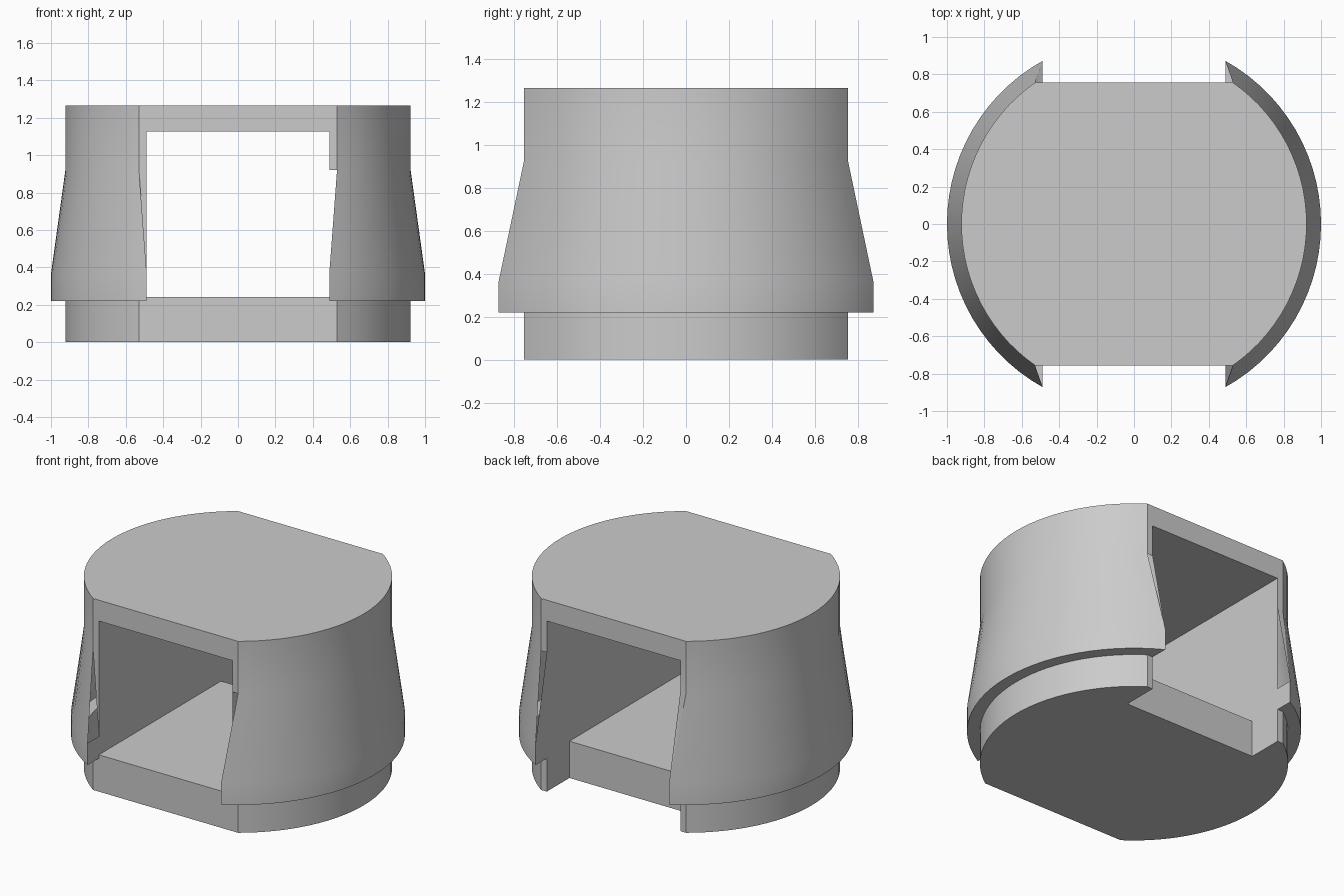
import bpy, bmesh, math

cube = bpy.data.objects.get("Cube")
if cube:
    bpy.data.objects.remove(cube, do_unlink=True)

DRUM_R, FLARE_R = 0.923, 1.0
INNER_X, FLAT_Y = 0.488, 0.756
HEIGHT, SKIRT_Z = 1.265, 0.22
SEGMENTS = 28

grey = bpy.data.materials.new("plain_grey")
grey.use_nodes = True
grey.diffuse_color = (0.6, 0.6, 0.6, 1)
grey.node_tree.nodes["Principled BSDF"].inputs["Base Color"].default_value = (0.6, 0.6, 0.6, 1)


def make_object(name, bm):
    bmesh.ops.recalc_face_normals(bm, faces=bm.faces)
    mesh = bpy.data.meshes.new(name)
    bm.to_mesh(mesh)
    bm.free()
    mesh.materials.append(grey)
    obj = bpy.data.objects.new(name, mesh)
    bpy.context.collection.objects.link(obj)
    return obj


def block(name, x, y0, y1, z0, z1):
    bm = bmesh.new()
    bmesh.ops.create_cube(bm, size=1)
    for v in bm.verts:
        v.co = (v.co.x * 2 * x, (y0, y1)[v.co.y > 0], (z0, z1)[v.co.z > 0])
    return make_object(name, bm)


def section(radius, end_y, side):
    """Plan of one side wall: an arc closed by the straight inner wall."""
    end = math.asin(end_y / radius)
    angles = [end * (2 * i / SEGMENTS - 1) for i in range(SEGMENTS + 1)]
    arc = [(radius * math.cos(a), radius * math.sin(a)) for a in angles]
    points = [(INNER_X, -FLAT_Y)] + arc + [(INNER_X, FLAT_Y)]
    return [(side * x, y) for x, y in points]


# Curved side walls with the flared skirt
bm = bmesh.new()
flare_y = math.sqrt(FLARE_R ** 2 - INNER_X ** 2)
drum, flare = (DRUM_R, FLAT_Y), (FLARE_R, flare_y)
levels = [(0, drum), (SKIRT_Z, drum), (SKIRT_Z, flare),
          (0.365, flare), (0.92, drum), (HEIGHT, drum)]
for side in (1, -1):
    rings = [[bm.verts.new((x, y, z)) for x, y in section(*shape, side)]
             for z, shape in levels]
    for low, high in zip(rings, rings[1:]):
        for i in range(len(low)):
            j = (i + 1) % len(low)
            bm.faces.new((low[i], low[j], high[j], high[i]))
    bm.faces.new(rings[0])
    bm.faces.new(rings[-1])
bmesh.ops.remove_doubles(bm, verts=bm.verts, dist=0.0001)
body = make_object("housing_body", bm)

# Roof slab and floor slab, the floor stopping short of the back
roof = block("roof_slab", 0.51, -FLAT_Y, FLAT_Y, 1.127, HEIGHT)
floor = block("floor_slab", 0.51, -FLAT_Y, 0.52, 0, 0.243)

# Fuse the slabs into the walls
bpy.ops.object.select_all(action='DESELECT')
bpy.context.view_layer.objects.active = body
body.select_set(True)
for slab in (roof, floor):
    mod = body.modifiers.new("fuse", 'BOOLEAN')
    mod.operation = 'UNION'
    mod.solver = 'EXACT'
    mod.object = slab
    bpy.ops.object.modifier_apply(modifier=mod.name)
    bpy.data.objects.remove(slab, do_unlink=True)

bpy.ops.object.shade_smooth_by_angle(angle=math.radians(30))
